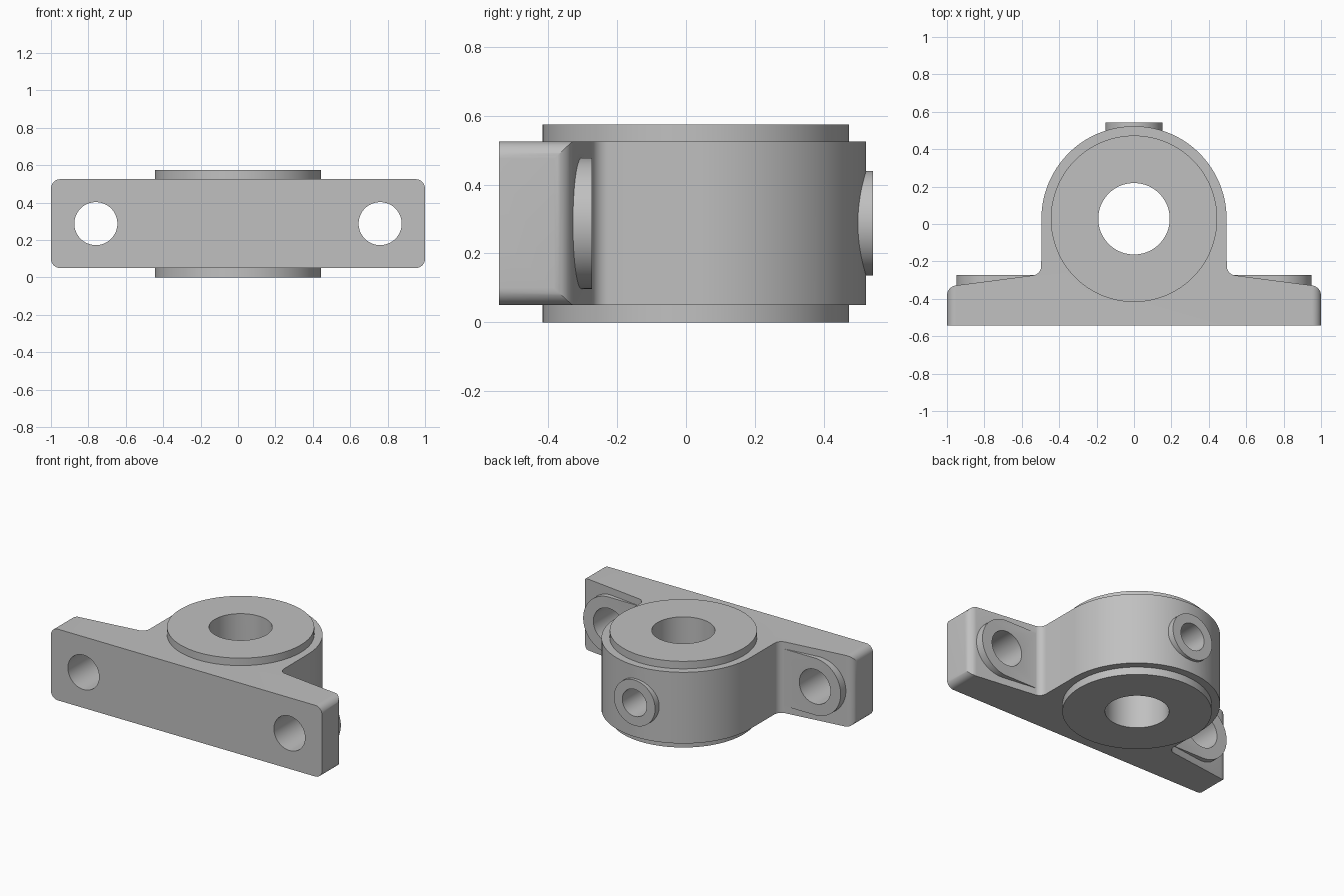
import bpy
import bmesh
from math import cos, sin, radians

old = bpy.data.objects.get("Cube")
if old:
    bpy.data.objects.remove(old, do_unlink=True)

FRONT, BACK = -0.543, 0.543       # overall depth
LOW, HIGH = 0.05, 0.525           # housing faces
TOP = 0.575                       # collar face
MID = TOP / 2
BORE_Y = 0.028
BOLT_X = 0.76

grey = bpy.data.materials.new("cast_grey")
grey.use_nodes = True
grey.diffuse_color = (0.53, 0.53, 0.53, 1)
grey.node_tree.nodes["Principled BSDF"].inputs["Base Color"].default_value = (0.53, 0.53, 0.53, 1)


def arc(cx, cy, r, start, end, steps):
    angles = [radians(start + (end - start) * i / steps) for i in range(steps + 1)]
    return [(cx + r * cos(a), cy + r * sin(a)) for a in angles]


def circle(cx, cy, r, steps=96):
    return arc(cx, cy, r, 0, 360, steps)[:-1]


def prism(name, outline, axis, lo, hi):
    """Extrude a closed outline along the z or y axis."""
    bm = bmesh.new()
    place = (lambda u, v, w: (u, v, w)) if axis == "z" else (lambda u, v, w: (u, w, v))
    rings = [[bm.verts.new(place(u, v, w)) for u, v in outline] for w in (lo, hi)]
    for ring in rings:
        bm.faces.new(ring)
    n = len(outline)
    for i in range(n):
        j = (i + 1) % n
        bm.faces.new((rings[0][i], rings[0][j], rings[1][j], rings[1][i]))
    bmesh.ops.recalc_face_normals(bm, faces=bm.faces)
    mesh = bpy.data.meshes.new(name)
    bm.to_mesh(mesh)
    bm.free()
    mesh.materials.append(grey)
    obj = bpy.data.objects.new(name, mesh)
    bpy.context.collection.objects.link(obj)
    return obj


def combine(target, tool, operation):
    """Apply a boolean and discard the tool."""
    mod = target.modifiers.new(operation, 'BOOLEAN')
    mod.operation = operation
    mod.solver = 'EXACT'
    mod.object = tool
    bpy.context.view_layer.objects.active = target
    bpy.ops.object.modifier_apply(modifier=mod.name)
    bpy.data.objects.remove(tool, do_unlink=True)


# Housing: flange foot, sloped shoulders, fillets and round crown
half = [(1, FRONT)]
half += arc(0.945, -0.383, 0.055, 0, 82, 8)
half += arc(0.546, -0.225, 0.05, 262, 180, 8)
half += arc(0, BORE_Y, 0.495, 0, 90, 40)
outline = half + [(-x, y) for x, y in reversed(half[:-1])]
housing = prism("bearing_housing", outline, "z", LOW, HIGH)

# Rounded flange corners
r = 0.05
corners = []
for cx, cz, a in ((1 - r, HIGH - r, 0), (r - 1, HIGH - r, 90),
                  (r - 1, LOW + r, 180), (1 - r, LOW + r, 270)):
    corners += arc(cx, cz, r, a, a + 90, 10)
combine(housing, prism("corner_envelope", corners, "y", -1, 1), 'INTERSECT')

# Raised bearing collar on both faces
combine(housing, prism("collar", circle(0, BORE_Y, 0.445, 128), "z", 0, TOP), 'UNION')

# Bolt pads running into the crown
for side in (1, -1):
    pad = [(0.4, MID - 0.19)] + arc(BOLT_X, MID, 0.19, -90, 90, 48) + [(0.4, MID + 0.19)]
    pad = [(side * x, z) for x, z in pad]
    combine(housing, prism("bolt_pad", pad, "y", -0.45, -0.273), 'UNION')

# Oil boss
combine(housing, prism("oil_boss", circle(0, MID, 0.152), "y", 0.35, BACK), 'UNION')

# Bore, oil hole and bolt holes
combine(housing, prism("bore", circle(0, BORE_Y, 0.191), "z", -1, 1), 'DIFFERENCE')
combine(housing, prism("oil_hole", circle(0, MID, 0.09, 64), "y", BORE_Y, 1), 'DIFFERENCE')
for side in (1, -1):
    hole = circle(side * BOLT_X, MID, 0.115, 64)
    combine(housing, prism("bolt_hole", hole, "y", -1, 0), 'DIFFERENCE')

# Smooth curved walls, crisp edges
bpy.ops.object.select_all(action='DESELECT')
housing.select_set(True)
bpy.context.view_layer.objects.active = housing
bpy.ops.object.shade_smooth_by_angle(angle=radians(25))
